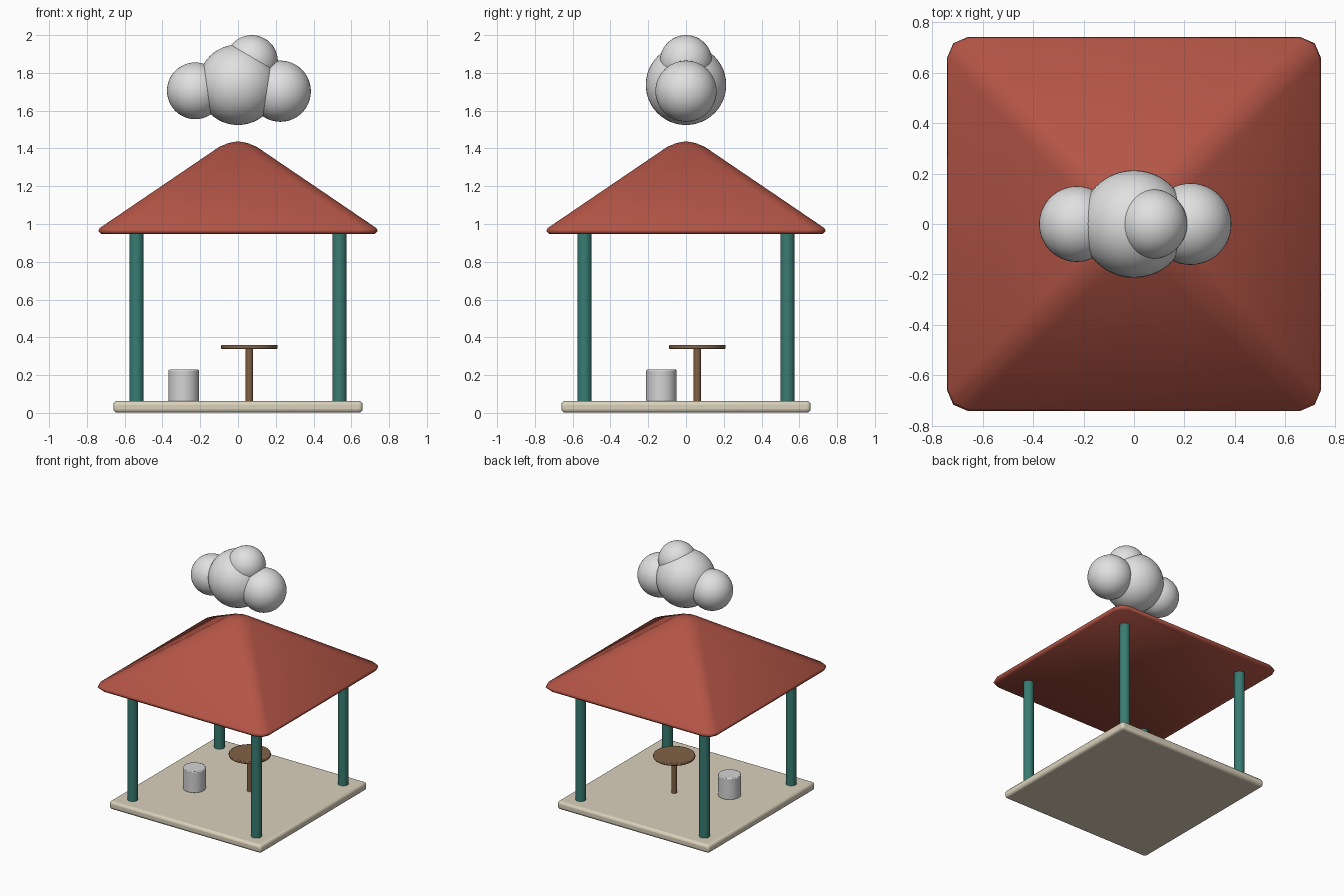
import bpy, bmesh, math

cube = bpy.data.objects.get("Cube")
if cube:
    bpy.data.objects.remove(cube, do_unlink=True)


def material(name, rgb):
    m = bpy.data.materials.new(name)
    m.use_nodes = True
    m.diffuse_color = (*rgb, 1)
    m.node_tree.nodes["Principled BSDF"].inputs["Base Color"].default_value = (*rgb, 1)
    return m


roof_red = material("roof red", (0.45, 0.09, 0.06))
post_teal = material("post teal", (0.04, 0.20, 0.17))
floor_cream = material("floor cream", (0.70, 0.64, 0.50))
wood = material("wood brown", (0.22, 0.12, 0.06))
cloud_white = material("cloud white", (0.75, 0.75, 0.75))
stool_grey = material("stool grey", (0.66, 0.66, 0.67))


def finish(obj, name, mat, bevel=0, segments=2):
    obj.name = name
    obj.data.materials.append(mat)
    bpy.ops.object.shade_smooth_by_angle(angle=math.radians(35))
    if bevel:
        mod = obj.modifiers.new("Bevel", "BEVEL")
        mod.width, mod.segments = bevel, segments
    return obj


def cylinder(name, mat, x, y, bottom, top, radius, bevel=0):
    bpy.ops.mesh.primitive_cylinder_add(vertices=32, radius=radius, depth=top - bottom,
                                        location=(x, y, (bottom + top) / 2))
    return finish(bpy.context.object, name, mat, bevel)


def sphere(name, x, z, radius):
    bpy.ops.mesh.primitive_uv_sphere_add(segments=48, ring_count=24, radius=radius,
                                         location=(x, 0, z))
    return finish(bpy.context.object, name, cloud_white)


# Floor slab with rounded edges
bpy.ops.mesh.primitive_cube_add(size=1, location=(0, 0, 0.032))
slab = bpy.context.object
slab.scale = (1.32, 1.32, 0.062)
bpy.ops.object.transform_apply(location=False, scale=True)
finish(slab, "floor", floor_cream, 0.02, 3)

# Four corner posts
for sx, side in ((-1, "right"), (1, "left")):
    for sy, end in ((-1, "front"), (1, "back")):
        cylinder(f"{end}_{side}_post", post_teal, sx * 0.537, sy * 0.537, 0.05, 0.955, 0.038)

# Hipped roof: stacked square rings with softened corners, closed at the peak
bm = bmesh.new()
rings = []
for half, z, cut in ((0.725, 0.947, 0.07), (0.74, 0.962, 0.08), (0.733, 0.978, 0.08),
                     (0.10, 1.408, 0.075), (0.05, 1.429, 0.038)):
    corner = ((half, half - cut), (half - cut * 0.3, half - cut * 0.3), (half - cut, half))
    ring = []
    for quarter in range(4):
        c, s = round(math.cos(quarter * math.pi / 2)), round(math.sin(quarter * math.pi / 2))
        ring += [bm.verts.new((c * x - s * y, s * x + c * y, z)) for x, y in corner]
    rings.append(ring)
for low, high in zip(rings, rings[1:]):
    for i in range(12):
        j = (i + 1) % 12
        bm.faces.new((low[i], low[j], high[j], high[i]))
bm.faces.new(rings[0][::-1])
peak = bm.verts.new((0, 0, 1.438))
for i in range(12):
    bm.faces.new((rings[-1][i], rings[-1][(i + 1) % 12], peak))
for f in bm.faces:
    f.smooth = True
mesh = bpy.data.meshes.new("roof")
bm.to_mesh(mesh)
bm.free()
mesh.materials.append(roof_red)
bpy.context.collection.objects.link(bpy.data.objects.new("roof", mesh))

# Round table and stool
cylinder("table_leg", wood, 0.06, 0.06, 0.055, 0.345, 0.02)
cylinder("table_top", wood, 0.06, 0.06, 0.338, 0.36, 0.15, 0.006)
cylinder("stool", stool_grey, -0.287, -0.13, 0.06, 0.229, 0.081, 0.006)

# Cloud above the roof
sphere("cloud_middle", 0, 1.737, 0.213)
sphere("cloud_right_puff", -0.226, 1.705, 0.15)
sphere("cloud_left_puff", 0.224, 1.703, 0.162)
sphere("cloud_top_puff", 0.073, 1.862, 0.138)
